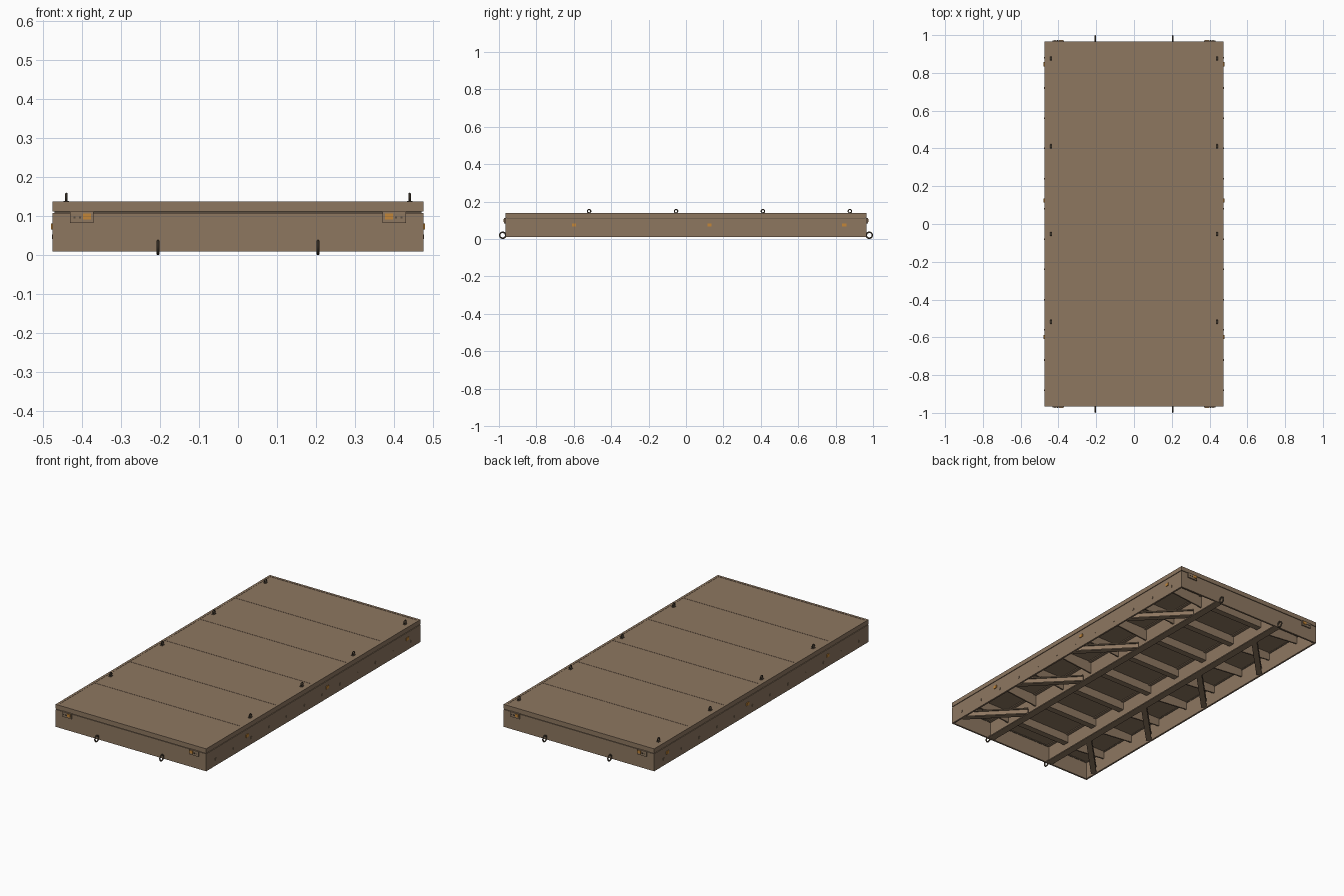
import bpy, math
from mathutils import Vector

if "Cube" in bpy.data.objects:
    bpy.data.objects.remove(bpy.data.objects["Cube"])


def material(name, rgb):
    m = bpy.data.materials.new(name)
    m.diffuse_color = (*rgb, 1)
    m.use_nodes = True
    m.node_tree.nodes["Principled BSDF"].inputs["Base Color"].default_value = m.diffuse_color
    return m


TAN = material("tan paint", (0.27, 0.185, 0.118))
STEEL = material("dark brown steel", (0.10, 0.075, 0.05))
AMBER = material("amber reflector", (0.55, 0.24, 0.04))

X, Y = 0.475, 0.965          # half width and half length
BOT, SEAM, TOP = 0.01, 0.112, 0.138
BEAM_X = 0.205               # main beam offset


def mesh(name, verts, faces, mat):
    me = bpy.data.meshes.new(name)
    me.from_pydata(verts, [], faces)
    me.materials.append(mat)
    ob = bpy.data.objects.new(name, me)
    bpy.context.collection.objects.link(ob)
    return ob


def extrude(name, profile, a, b, mat=TAN):
    """Sweep a (side, height) profile straight from point a to point b in plan."""
    a, b = Vector((*a, 0)), Vector((*b, 0))
    d = (b - a).normalized()
    side = Vector((d.y, -d.x, 0))
    n = len(profile)
    verts = [p + side * s + Vector((0, 0, z)) for p in (a, b) for s, z in profile]
    faces = [(i, (i + 1) % n, n + (i + 1) % n, n + i) for i in range(n)]
    faces += [tuple(range(n))[::-1], tuple(range(n, 2 * n))]
    ob = mesh(name, verts, faces, mat)
    import bmesh
    bm = bmesh.new()
    bm.from_mesh(ob.data)
    bmesh.ops.recalc_face_normals(bm, faces=bm.faces)
    bm.to_mesh(ob.data)
    bm.free()
    return ob


def box(name, lo, hi, mat=TAN):
    w = (hi[0] - lo[0]) / 2
    cx = (hi[0] + lo[0]) / 2
    return extrude(name, [(-w, lo[2]), (w, lo[2]), (w, hi[2]), (-w, hi[2])],
                   (cx, lo[1]), (cx, hi[1]), mat)


def i_section(w, z0, z1, web, fl):
    right = [(w, z0), (w, z0 + fl), (web, z0 + fl), (web, z1 - fl), (w, z1 - fl), (w, z1)]
    return right + [(-s, z) for s, z in reversed(right)]


def ring(name, loc, outer, minor):
    bpy.ops.mesh.primitive_torus_add(location=loc, rotation=(0, math.pi / 2, 0),
                                     major_radius=outer - minor, minor_radius=minor,
                                     major_segments=20, minor_segments=8)
    ob = bpy.context.object
    ob.name = name
    ob.data.materials.append(STEEL)
    bpy.ops.object.shade_smooth_by_angle()


def frame(name, x, y, t, z0, z1, mat=TAN):
    """Four walls around the platform."""
    for s in (-1, 1):
        box(name + "_side", (min(s * x, s * (x - t)), -y, z0), (max(s * x, s * (x - t)), y, z1), mat)
        box(name + "_end", (-x + t, min(s * y, s * (y - t)), z0), (x - t, max(s * y, s * (y - t)), z1), mat)


# Skirt, recessed seam and top rim
frame("skirt", X, Y, 0.010, BOT, 0.109)
frame("seam", X - 0.004, Y - 0.004, 0.008, 0.108, 0.114, STEEL)
frame("top_rim", X, Y, 0.014, 0.113, TOP)

# Deck: continuous base with six panels separated by thin grooves
box("deck_base", (-X + 0.013, -Y + 0.013, 0.114), (X - 0.013, Y - 0.013, 0.134))
L = (Y - 0.014) * 2 / 6
for i in range(6):
    y0 = -Y + 0.014 + i * L
    box("deck_panel", (-X + 0.014, y0 + 0.001, 0.133), (X - 0.014, y0 + L - 0.001, 0.137))

# Main lengthwise beams
for s in (-1, 1):
    extrude("main_beam", i_section(0.021, 0.011, 0.115, 0.004, 0.006),
            (s * BEAM_X, -Y + 0.01), (s * BEAM_X, Y - 0.01))

# Cross members, channel shaped between the beams and tapered outside them
channel = [(-0.018, 0.066), (0.018, 0.066), (0.018, 0.071), (-0.012, 0.071),
           (-0.012, 0.115), (-0.018, 0.115)]
for i in range(8):
    y = -0.81 + i * 0.2316
    extrude("cross_member", channel, (-BEAM_X, y), (BEAM_X, y))
    for s in (-1, 1):
        a, b = s * BEAM_X, s * (X - 0.008)
        pts = [(a, 0.045), (b, 0.070), (b, 0.115), (a, 0.115)]
        verts = [(x, y + d, z) for d in (-0.004, 0.004) for x, z in pts]
        quads = [(0, 1, 2, 3), (7, 6, 5, 4)] + [(i2, i2 + 4, (i2 + 1) % 4 + 4, (i2 + 1) % 4) for i2 in range(4)]
        if s > 0:
            quads = quads
        else:
            quads = [q[::-1] for q in quads]
        mesh("outrigger", verts, quads, TAN)

# Diagonal braces from the skirt to the main beams
for i in range(4):
    y = -0.89 + i * 0.4633
    for s in (-1, 1):
        extrude("diagonal_brace", i_section(0.015, 0.014, 0.052, 0.006, 0.006),
                (s * (X - 0.012), y), (s * (BEAM_X + 0.008), y + 0.255))

# Lashing rings on the deck
for s in (-1, 1):
    for y in (-0.518, -0.053, 0.411, 0.876):
        x = s * 0.44
        ring("lashing_ring", (x, y, 0.149), 0.012, 0.003)
        box("ring_foot", (x - 0.007, y - 0.010, 0.136), (x + 0.007, y + 0.010, 0.140), STEEL)

# Towing rings at both ends
for s in (-1, 1):
    for x in (-BEAM_X, BEAM_X):
        ring("tow_ring", (x, s * 0.98, 0.0205), 0.0200, 0.004)

# Corner lamp brackets on both ends
for e in (-1, 1):
    def end_plate(name, x0, x1, z0, z1, depth, mat):
        ys = sorted((e * (Y - 0.002), e * (Y + depth)))
        box(name, (x0, ys[0], z0), (x1, ys[1], z1), mat)
    for s in (-1, 1):
        x0, x1 = sorted((s * 0.37, s * 0.431))
        end_plate("lamp_bracket", x0, x1, 0.083, 0.112, 0.007, TAN)
        x0, x1 = sorted((s * 0.377, s * 0.397))
        end_plate("end_lamp", x0, x1, 0.092, 0.108, 0.010, AMBER)
        for k in (0.405, 0.419):
            end_plate("bracket_bolt", s * k - 0.003, s * k + 0.003, 0.094, 0.100, 0.009, STEEL)

# Side reflectors and small rope cleats
for s in (-1, 1):
    def side_plate(name, y, z, hy, hz, depth, mat):
        xs = sorted((s * (X - 0.002), s * (X + depth)))
        box(name, (xs[0], y - hy, z - hz), (xs[1], y + hy, z + hz), mat)
    for y in (-0.598, 0.125, 0.846):
        side_plate("side_reflector", y, 0.074, 0.011, 0.008, 0.004, AMBER)
    for i in range(12):
        side_plate("rope_cleat", -0.88 + i * 0.16, 0.048, 0.004, 0.006, 0.002, TAN)
